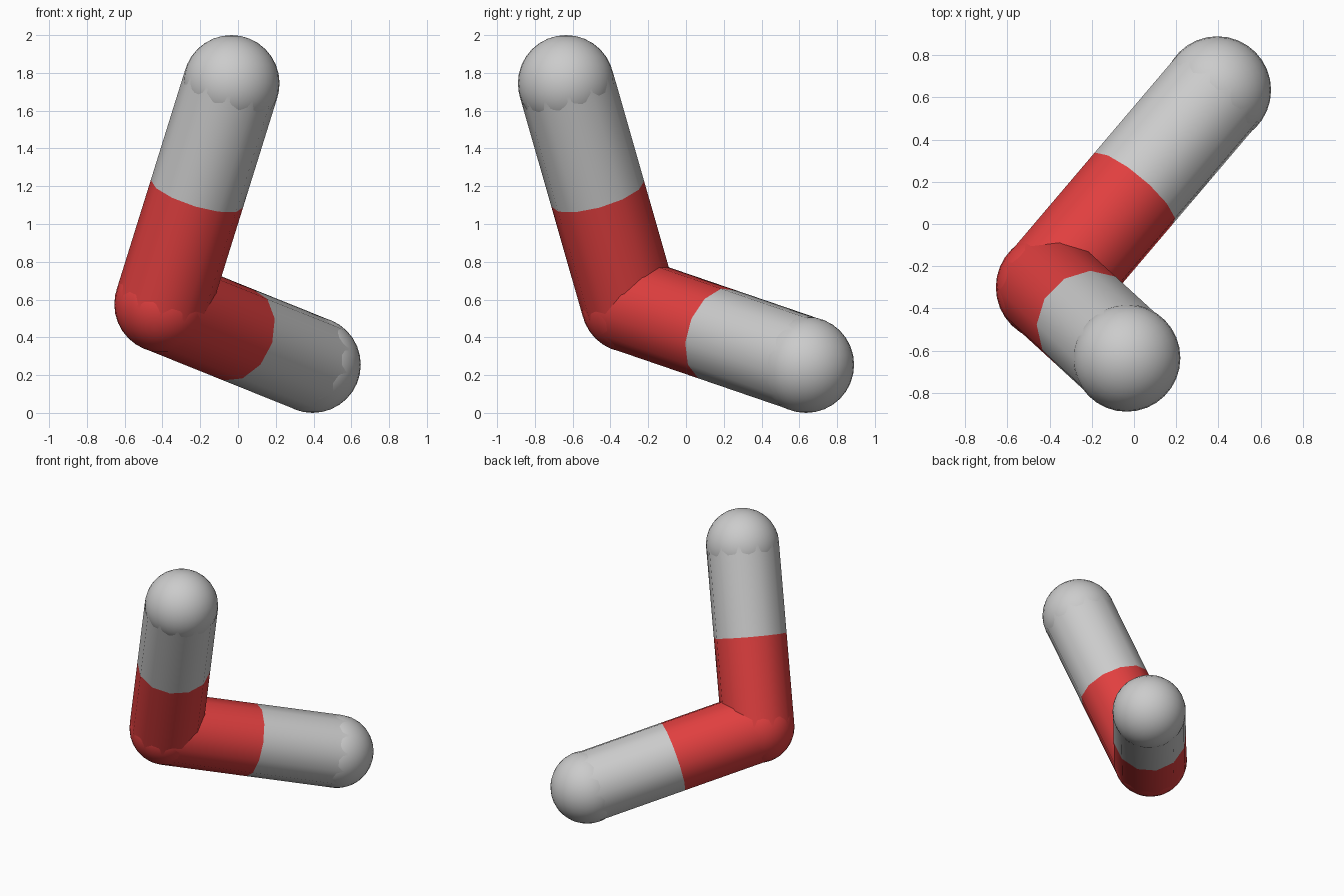
import bpy
from mathutils import Vector

if "Cube" in bpy.data.objects:
    bpy.data.objects.remove(bpy.data.objects["Cube"])

R = 0.255
centre = Vector((-0.40, -0.30, 0.575))
ends = {"upper": Vector((-0.035, -0.635, 1.745)),
        "lower": Vector((0.395, 0.635, 0.255))}

red = bpy.data.materials.new("red")
red.diffuse_color = (0.75, 0.05, 0.05, 1)
red.use_nodes = True
red.node_tree.nodes["Principled BSDF"].inputs["Base Color"].default_value = red.diffuse_color


def finish(name, mat):
    ob = bpy.context.object
    ob.name = name
    if mat:
        ob.data.materials.append(mat)
    bpy.ops.object.shade_smooth_by_angle(angle=0.7)


def ball(name, pos, mat=None):
    bpy.ops.mesh.primitive_uv_sphere_add(segments=32, ring_count=16, radius=R, location=pos)
    finish(name, mat)


def rod(name, a, b, mat=None):
    d = b - a
    rot = Vector((0, 0, 1)).rotation_difference(d).to_euler()
    bpy.ops.mesh.primitive_cylinder_add(vertices=12, radius=R, depth=d.length,
                                        end_fill_type='NOTHING',
                                        location=(a + b) / 2, rotation=rot)
    finish(name, mat)


# Rounded elbow joint
ball("elbow_ball", centre, red)

# Two arms: red inner half, grey outer half, rounded tip
for side, tip in ends.items():
    mid = (centre + tip) / 2
    rod(side + "_inner_rod", centre, mid, red)
    rod(side + "_outer_rod", mid, tip)
    ball(side + "_tip_ball", tip)
